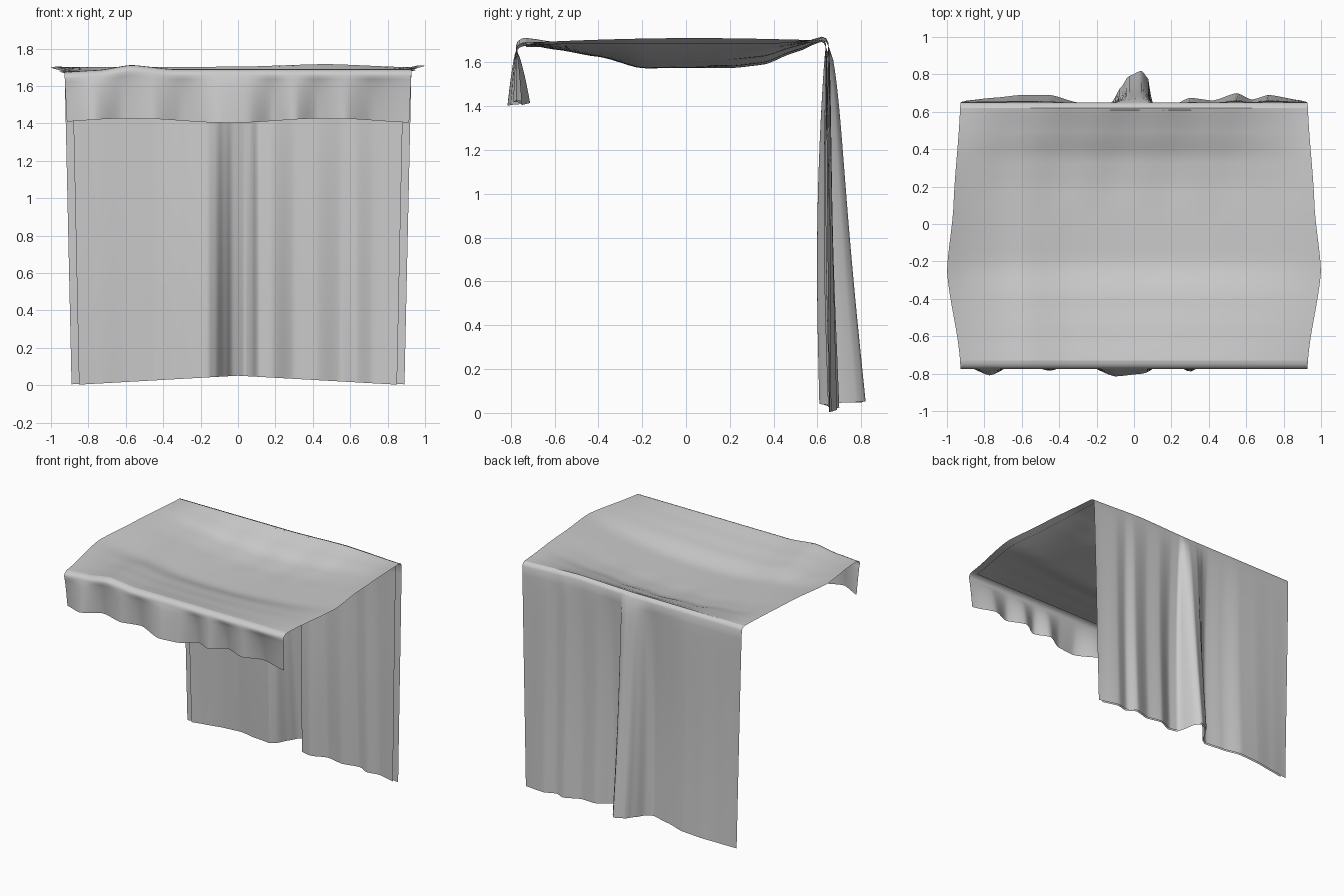
import bpy, bmesh
from math import sin, pi

if "Cube" in bpy.data.objects:
    bpy.data.objects.remove(bpy.data.objects["Cube"])


def interp(points, t):
    """Smooth interpolation through (t, value) points."""
    if t <= points[0][0]:
        return points[0][1]
    for (a, va), (b, vb) in zip(points, points[1:]):
        if t <= b:
            f = (t - a) / (b - a)
            f = 0.5 * f + 0.5 * f * f * (3 - 2 * f)
            return va + (vb - va) * f
    return points[-1][1]


def cloth(name, func, nu, nv):
    """Grid surface: u runs -1..1 across the width, v runs 0..1 along the cloth."""
    bm = bmesh.new()
    rows = [[bm.verts.new(func(-1 + 2 * i / nu, j / nv)) for i in range(nu + 1)]
            for j in range(nv + 1)]
    for j in range(nv):
        for i in range(nu):
            bm.faces.new((rows[j][i], rows[j][i + 1], rows[j + 1][i + 1], rows[j + 1][i]))
    mesh = bpy.data.meshes.new(name)
    bm.to_mesh(mesh)
    bm.free()
    for p in mesh.polygons:
        p.use_smooth = True
    obj = bpy.data.objects.new(name, mesh)
    bpy.context.collection.objects.link(obj)
    return obj


def lining(func, dy, dz):
    """Narrower second layer just inside a cloth."""
    def inner(u, v):
        x, y, z = func(u * 0.955, v)
        return x, y + dy, z + dz
    return inner


# Profiles read across or along the cloth
WIDTH = [(-0.73, 0.93), (-0.25, 1.0), (0.1, 0.965), (0.62, 0.93)]
SAG = [(-0.73, 0), (-0.6, 0.025), (-0.4, 0.06), (-0.2, 0.115), (0.2, 0.115),
       (0.35, 0.1), (0.5, 0.045), (0.62, 0)]
FRONT_RIDGE = [(-0.93, 1.675), (-0.75, 1.685), (-0.57, 1.712), (-0.35, 1.69), (0.93, 1.69)]
BACK_RIDGE = [(-0.93, 1.70), (0, 1.703), (0.47, 1.717), (0.93, 1.70)]
PLEATS = [(-0.92, -0.75), (-0.77, -0.81), (-0.62, -0.74), (-0.45, -0.785), (-0.3, -0.735),
          (-0.1, -0.815), (0.05, -0.8), (0.18, -0.73), (0.3, -0.79), (0.42, -0.72),
          (0.57, -0.775), (0.72, -0.71), (0.91, -0.75)]
WAVES = [(-0.9, 0.66), (-0.75, 0.675), (-0.6, 0.69), (-0.45, 0.69), (-0.3, 0.65),
         (-0.16, 0.625), (-0.12, 0.65), (-0.07, 0.73), (-0.03, 0.79), (0.04, 0.82),
         (0.075, 0.78), (0.09, 0.69), (0.105, 0.63), (0.18, 0.62), (0.3, 0.675),
         (0.42, 0.66), (0.55, 0.7), (0.63, 0.665), (0.72, 0.69), (0.9, 0.66)]


def roof(u, v):
    y = -0.73 + 1.35 * v
    x = u * interp(WIDTH, y)
    edge = interp(FRONT_RIDGE, x) * (1 - v) + interp(BACK_RIDGE, x) * v
    lift = 0.015 * max(0, sin(pi * v)) * abs(u) ** 6
    ripple = 0.012 * sin(20 * x) * max(0, v - 0.6) * (1 - v) * 10
    z = edge + lift - interp(SAG, y) * (1 - abs(u) ** 2.2) + ripple * (1 - u * u)
    return x, y, z


def valance(u, v):
    x = u * (0.93 - 0.015 * v)
    top = interp(FRONT_RIDGE, x)
    bottom = 1.415 + 0.012 * sin(6 * x + 5)
    if v < 0.25:                       # rounded lip
        a = v / 0.25 * pi / 2
        return x, -0.73 - 0.045 * sin(a), top - 0.035 * (1 - max(0, sin(pi / 2 - a)))
    f = (v - 0.25) / 0.75
    y = -0.775 + (interp(PLEATS, x) + 0.775) * f ** 0.7
    return x, y, (top - 0.035) * (1 - f) + bottom * f


def curtain(u, v):
    x = u * (0.93 - 0.04 * v)
    top = interp(BACK_RIDGE, x)
    if v < 0.08:                       # rounded back ridge
        a = v / 0.08 * pi / 2
        return x, 0.62 + 0.03 * sin(a), top - 0.03 * (1 - sin(pi / 2 - a))
    f = (v - 0.08) / 0.92
    bottom = 0.005 + 0.05 * (1 - abs(u)) 
    y = 0.65 + (interp(WAVES, x) - 0.65) * f ** 0.6
    y -= 0.02 * sin(pi * f) * (1 - u * u)
    return x, y, (top - 0.03) * (1 - f) + bottom * f


# Canopy roof, hanging front valance and back curtain
cloth("canopy_roof", roof, 48, 32)
cloth("front_valance", valance, 90, 16)
cloth("back_curtain", curtain, 140, 26)

# Inner layers
cloth("roof_lining", lining(roof, 0, -0.008), 48, 32)
cloth("curtain_lining", lining(curtain, -0.012, -0.004), 140, 26)
